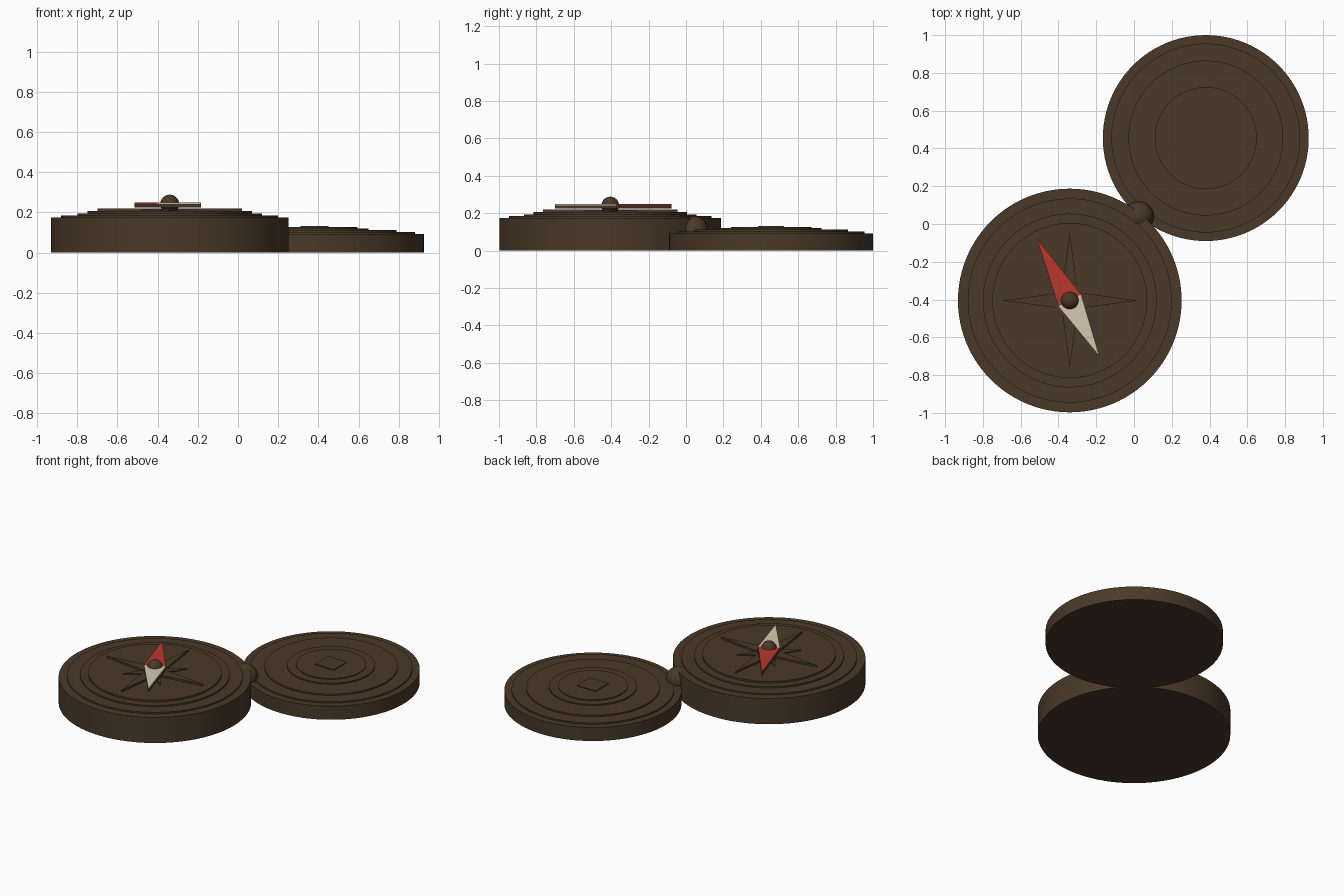
import bpy, bmesh, math
from mathutils import Vector

if "Cube" in bpy.data.objects:
    bpy.data.objects.remove(bpy.data.objects["Cube"])


def material(name, rgb):
    m = bpy.data.materials.new(name)
    m.diffuse_color = (*rgb, 1)
    m.use_nodes = True
    m.node_tree.nodes["Principled BSDF"].inputs["Base Color"].default_value = m.diffuse_color
    return m


BRONZE = material("dark bronze", (0.068, 0.041, 0.021))
RED = material("needle red", (0.50, 0.038, 0.028))
CREAM = material("needle cream", (0.67, 0.59, 0.43))
BODY, LID = (-0.34, -0.405), (0.38, 0.455)


def finish(bm, name, mat, centre, z=0):
    bmesh.ops.recalc_face_normals(bm, faces=bm.faces)
    me = bpy.data.meshes.new(name)
    bm.to_mesh(me)
    bm.free()
    me.materials.append(mat)
    ob = bpy.data.objects.new(name, me)
    ob.location = (*centre, z)
    bpy.context.collection.objects.link(ob)
    return ob


def smooth(ob):
    bpy.ops.object.select_all(action='DESELECT')
    bpy.context.view_layer.objects.active = ob
    ob.select_set(True)
    bpy.ops.object.shade_smooth_by_angle(angle=math.radians(35))


def stepped_disc(name, steps, centre, n=96):
    """Round case with concentric steps, each given as (radius, top height)."""
    profile, z = [], 0
    for r, top in steps:
        profile += [(r, z), (r, top)]
        z = top
    bm = bmesh.new()
    rings = [[bm.verts.new((r * math.cos(math.tau * i / n), r * math.sin(math.tau * i / n), h))
              for i in range(n)] for r, h in profile]
    bm.faces.new(rings[0])
    bm.faces.new(rings[-1])
    for a, b in zip(rings, rings[1:]):
        for i in range(n):
            j = (i + 1) % n
            bm.faces.new((a[i], a[j], b[j], b[i]))
    smooth(finish(bm, name, BRONZE, centre))


def plate(name, points, z0, z1, mat, centre):
    """Flat outline extruded upward."""
    bm = bmesh.new()
    face = bm.faces.new([bm.verts.new((x, y, z0)) for x, y in points])
    top = bmesh.ops.extrude_face_region(bm, geom=[face])["geom"]
    bmesh.ops.translate(bm, vec=(0, 0, z1 - z0),
                        verts=[v for v in top if isinstance(v, bmesh.types.BMVert)])
    finish(bm, name, mat, centre)


def star(long, short, turn):
    return [((short if i % 2 else long) * math.cos(turn + i * math.pi / 4),
             (short if i % 2 else long) * math.sin(turn + i * math.pi / 4)) for i in range(8)]


def ball(name, r, centre, z):
    bm = bmesh.new()
    bmesh.ops.create_uvsphere(bm, u_segments=32, v_segments=16, radius=r)
    smooth(finish(bm, name, BRONZE, centre, z))


# Case and opened lid
stepped_disc("compass_case", [(0.592, 0.174), (0.54, 0.184), (0.46, 0.194), (0.41, 0.206)], BODY)
stepped_disc("open_lid", [(0.545, 0.092), (0.50, 0.102), (0.41, 0.112),
                          (0.27, 0.12), (0.215, 0.126)], LID)
plate("lid_emblem", [(-0.07, -0.07), (0.07, -0.07), (0.07, 0.07), (-0.07, 0.07)],
      0.12, 0.132, BRONZE, LID)

# Dial star: short diagonal points below long main points
plate("dial_star_diagonal", star(0.20, 0.05, math.pi / 4), 0.20, 0.213, BRONZE, BODY)
plate("dial_star_main", star(0.36, 0.06, 0), 0.20, 0.219, BRONZE, BODY)

# Needle: bronze base with a coloured plate on each half
along = Vector((-0.47, 0.883))
across = Vector((0.883, 0.47)) * 0.068
north, south = along * 0.372, along * -0.334
plate("needle_base", [north, -across, south, across], 0.224, 0.241, BRONZE, BODY)
plate("needle_north", [north, -across, across], 0.241, 0.248, RED, BODY)
plate("needle_south", [-across, south, across], 0.241, 0.248, CREAM, BODY)

# Needle pivot and hinge
ball("needle_pivot", 0.047, BODY, 0.241)
ball("hinge_knuckle", 0.08, (0.025, 0.04), 0.105)
